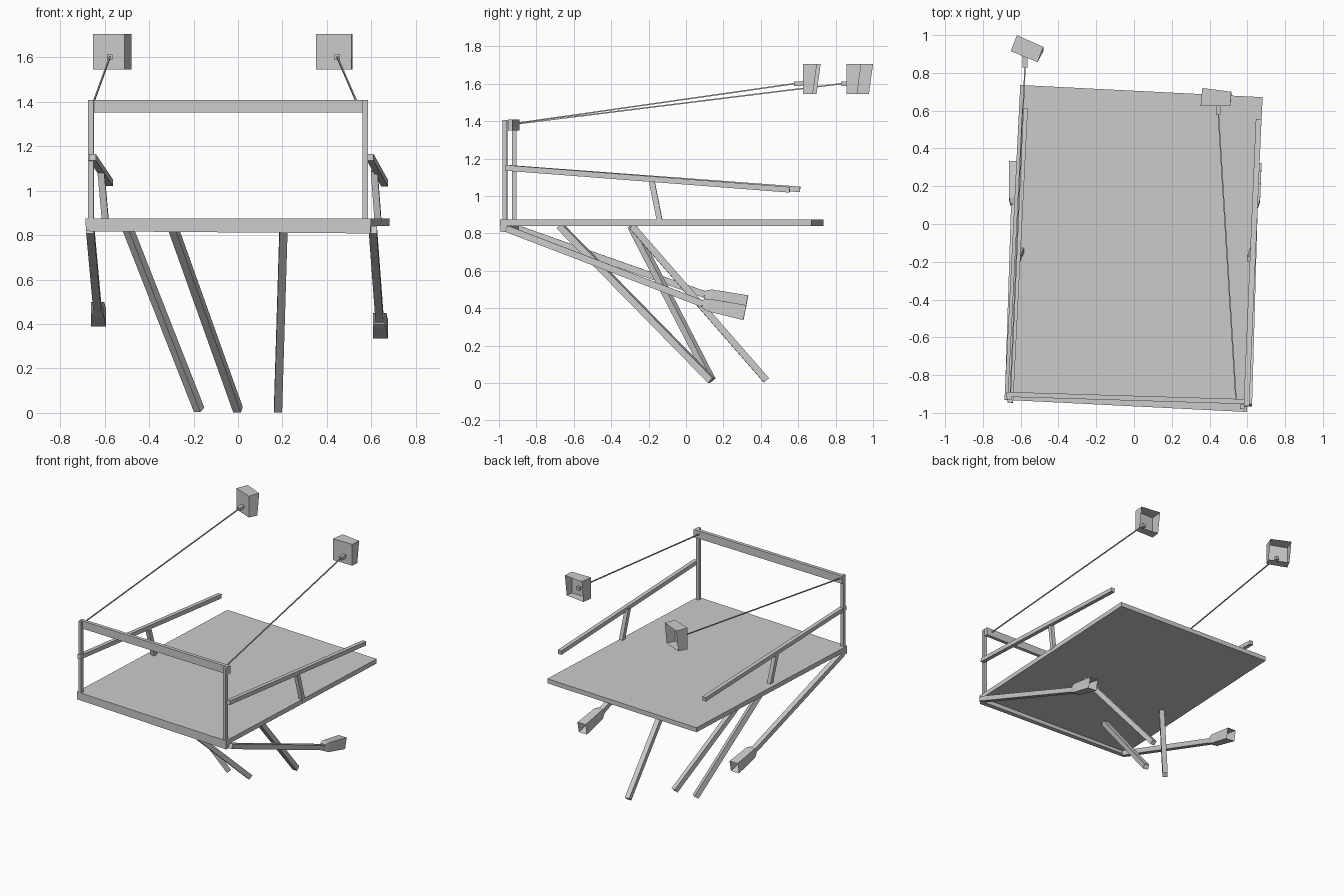
import bpy, math
from mathutils import Vector

if "Cube" in bpy.data.objects:
    bpy.data.objects.remove(bpy.data.objects["Cube"])

YAW = math.radians(-2.8)                       # whole deck is turned slightly
DECK_X = Vector((math.cos(YAW), math.sin(YAW), 0))


def mesh(name, verts, faces):
    me = bpy.data.meshes.new(name)
    me.from_pydata([tuple(v) for v in verts], [], faces)
    me.update()
    ob = bpy.data.objects.new(name, me)
    bpy.context.collection.objects.link(ob)
    return ob


def loft(name, rings, cap_end=True):
    """Square-section loft; rings = (centre, width, height)."""
    d = (Vector(rings[-1][0]) - Vector(rings[0][0])).normalized()
    side = DECK_X if abs(d.z) > 0.9 else d.cross(Vector((0, 0, 1))).normalized()
    up = side.cross(d)
    verts, faces = [], [(3, 2, 1, 0)]
    for c, w, h in rings:
        for sx, sz in ((-1, -1), (1, -1), (1, 1), (-1, 1)):
            verts.append(Vector(c) + side * sx * w / 2 + up * sz * h / 2)
    for r in range(len(rings) - 1):
        b = r * 4
        for i in range(4):
            j = (i + 1) % 4
            faces.append((b + i, b + j, b + 4 + j, b + 4 + i))
    if cap_end:
        n = len(verts)
        faces.append((n - 4, n - 3, n - 2, n - 1))
    return mesh(name, verts, faces)


def bar(name, p, q, w, h=None):
    return loft(name, [(p, w, h or w), (q, w, h or w)])


# deck slab and the beam under its front edge
bar("deck", (-0.044, -0.963, 0.857), (0.0395, 0.7035, 0.857), 1.285, 0.034)
bar("front_beam", (-0.684, -0.912, 0.84), (0.597, -0.975, 0.83), 0.035, 0.045)

# three slanted legs
for i, (p, q) in enumerate([
        ((-0.50, -0.29, 0.84), (-0.175, 0.135, 0.014)),
        ((-0.295, -0.675, 0.84), (0.0, 0.135, 0.014)),
        ((0.205, -0.29, 0.84), (0.18, 0.43, 0.014))]):
    bar(f"leg_{i + 1}", p, q, 0.036)

# headboard: two posts and a top board
bar("post_left", (-0.661, -0.918, 0.86), (-0.661, -0.918, 1.407), 0.025)
bar("post_right", (0.573, -0.968, 0.86), (0.573, -0.968, 1.407), 0.025)
bar("top_board", (-0.674, -0.902, 1.38), (0.585, -0.94, 1.38), 0.026, 0.058)

# side rails with their short supports
bar("rail_left", (-0.655, -0.945, 1.15), (-0.577, 0.61, 1.035), 0.03)
bar("rail_right", (0.595, -0.965, 1.15), (0.66, 0.555, 1.033), 0.03)
bar("rail_support_left", (-0.597, -0.14, 0.865), (-0.617, -0.185, 1.09), 0.03)
bar("rail_support_right", (0.630, -0.14, 0.865), (0.613, -0.185, 1.09), 0.03)

# lower arms ending in hollow flared sockets
for side, p, q, e in [
        ("left", (-0.665, -0.90, 0.825), (-0.633, 0.10, 0.473), (-0.628, 0.325, 0.428)),
        ("right", (0.607, -0.96, 0.825), (0.637, 0.09, 0.423), (0.641, 0.315, 0.376))]:
    bar("arm_" + side, p, q, 0.036)
    mid = Vector(q).lerp(Vector(e), 0.15)
    loft("socket_" + side, [(q, 0.04, 0.045), (mid, 0.06, 0.068), (e, 0.068, 0.082)],
         cap_end=False)

# floating boxes open at the back, each with plug and cable
boxes = [
    ("left", [(-0.653, 0.915), (-0.51, 0.857), (-0.48, 0.937), (-0.62, 1.0)],
     (-0.655, -0.91, 1.385), (-0.577, 0.83, 1.6)),
    ("right", [(0.352, 0.625), (0.51, 0.625), (0.515, 0.70), (0.362, 0.72)],
     (0.54, -0.93, 1.385), (0.447, 0.577, 1.6)),
]
for side, quad, start, plug in boxes:
    verts = []
    for z, shift in ((1.545, 0.022), (1.705, 0)):
        for k, (x, y) in enumerate(quad):
            verts.append((x, y - (shift if k > 1 else 0), z))
    mesh("box_" + side, verts,
         [(0, 1, 5, 4), (1, 2, 6, 5), (3, 0, 4, 7), (4, 5, 6, 7), (3, 2, 1, 0)])
    end = Vector(plug) + Vector((0, 0.07, 0.002))
    bar("plug_" + side, plug, end, 0.024)
    bar("cable_" + side, start, plug, 0.007)
